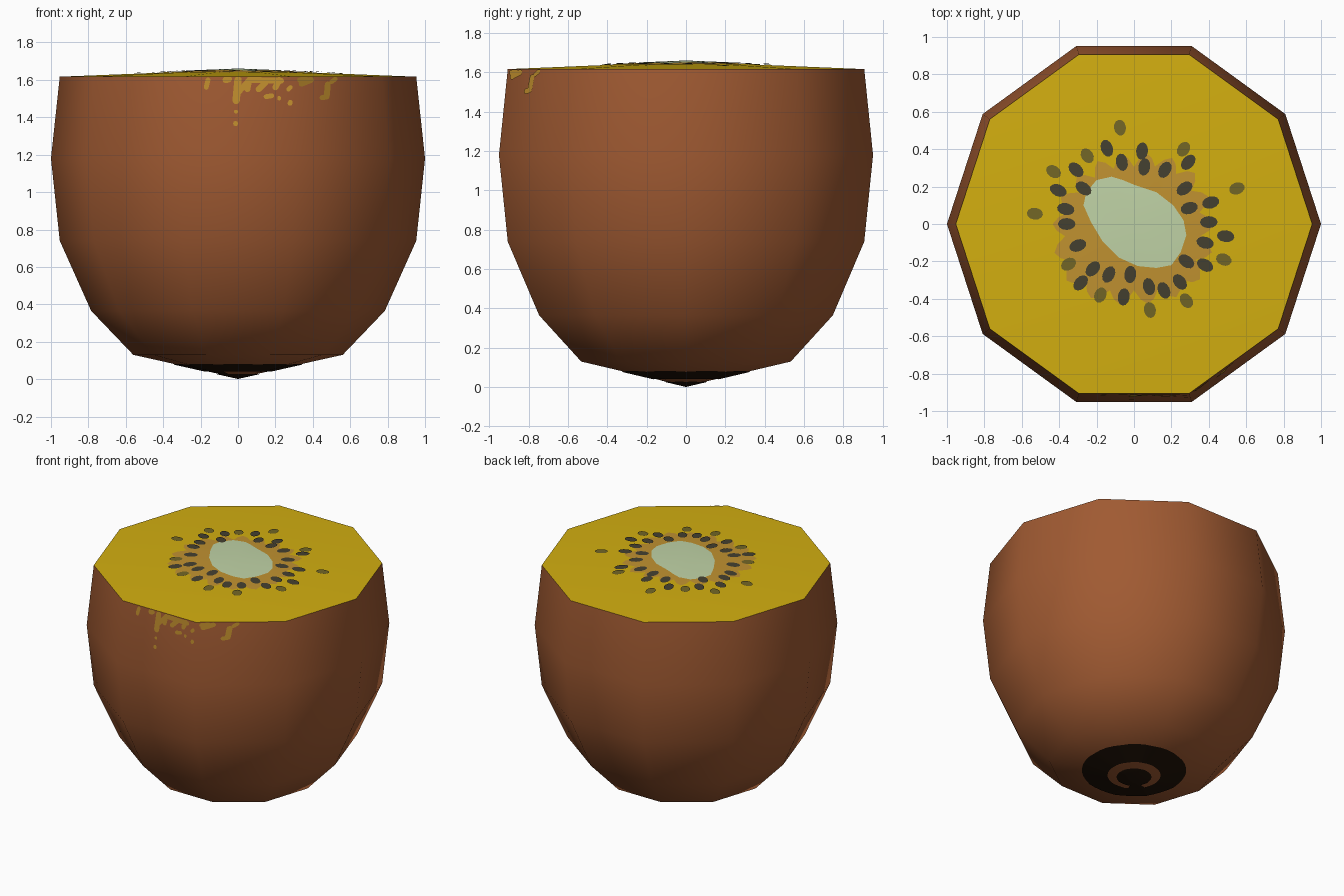
import bpy, bmesh, math
from math import sin, cos, pi, radians, hypot, atan2

if "Cube" in bpy.data.objects:
    bpy.data.objects.remove(bpy.data.objects["Cube"])

SIDES = 10
APO = cos(pi / SIDES)


def srgb(c):
    c /= 255
    return c / 12.92 if c <= 0.04045 else ((c + 0.055) / 1.055) ** 2.4


def material(name, r, g, b):
    m = bpy.data.materials.new(name)
    m.diffuse_color = (srgb(r), srgb(g), srgb(b), 1)
    m.use_nodes = True
    m.node_tree.nodes["Principled BSDF"].inputs["Base Color"].default_value = m.diffuse_color
    return m


SKIN = material("brown_skin", 160, 90, 50)
FLESH = material("yellow_flesh", 211, 175, 16)
HALO = material("orange_flesh", 193, 146, 48)
CORE = material("pale_core", 192, 211, 166)
SEED = material("dark_seed", 68, 64, 48)
SEED_DEEP = material("olive_seed", 114, 102, 38)
JUICE = material("juice_drip", 190, 140, 44)
STEM = material("dark_stem", 32, 18, 7)


def make(name, verts, faces, mats, smooth=True):
    me = bpy.data.meshes.new(name)
    me.from_pydata(verts, [], faces)
    for m in mats:
        me.materials.append(m)
    for p in me.polygons:
        p.use_smooth = smooth
    me.set_sharp_from_angle(angle=radians(50))
    ob = bpy.data.objects.new(name, me)
    bpy.context.collection.objects.link(ob)
    return ob


def deca_radius(x, y):
    """Corner radius of the decagon that passes through (x, y)."""
    return max(x * cos(a) + y * sin(a) for a in
               (2 * pi * (k + 0.5) / SIDES for k in range(SIDES))) / APO


# Fruit body: ten-sided lathe with a sharp cut rim
PROFILE = [(0.56, 0.13), (0.785, 0.365), (0.953, 0.74), (1.0, 1.18), (0.953, 1.617)]
TIP, TOP, RIM = 0.005, 1.655, 1.617
verts = [(r * cos(2 * pi * k / SIDES), r * sin(2 * pi * k / SIDES), z)
         for r, z in PROFILE for k in range(SIDES)]
verts += [(0, 0, TIP), (0, 0, TOP)]
tip, top, last = len(verts) - 2, len(verts) - 1, (len(PROFILE) - 1) * SIDES
faces = []
for k in range(SIDES):
    n = (k + 1) % SIDES
    faces.append((tip, n, k))
    faces.append((top, last + k, last + n))
    for i in range(0, last, SIDES):
        faces.append((i + k, i + n, i + SIDES + n, i + SIDES + k))
body = make("fruit_body", verts, faces, [SKIN, FLESH])
for p in body.data.polygons:
    p.material_index = 1 if p.normal.z > 0.9 else 0


# Surface followers for thin plates
def on_top(lift):
    return lambda x, y: (x, y, TOP - (TOP - RIM) * deca_radius(x, y) / 0.953 + lift)


def on_base(x, y):
    return (x, y, TIP + 0.125 * deca_radius(x, y) / 0.56 - 0.004)


def on_front(x, z):
    r = 1.0 - 0.047 * (z - 1.18) / 0.437 + 0.005
    if abs(x) < r * sin(pi / SIDES):
        return (x, -r * APO, z)
    return (x, -(r * APO - abs(x) * cos(radians(54))) / sin(radians(54)), z)


def plates(name, outlines, place, mat, flip=False):
    """Each outline is (centre, points), filled as a fan on the surface."""
    vs, fs = [], []
    for c, pts in outlines:
        b, n = len(vs), len(pts)
        vs.append(place(*c))
        vs += [place(*p) for p in pts]
        for i in range(n):
            f = (b, b + 1 + i, b + 1 + (i + 1) % n)
            fs.append(f[::-1] if flip else f)
    return make(name, vs, fs, [mat])


# Ragged orange halo around the core
base = [0.40, 0.40, 0.35, 0.37, 0.41, 0.45, 0.40, 0.44]
halo = []
for i in range(72):
    t = i / 72 * 8
    j = int(t)
    r = base[j] * (1 - t + j) + base[(j + 1) % 8] * (t - j)
    r += (0.025, 0.0, -0.045, 0.0)[i % 4]
    halo.append((r * cos(i * pi / 36), r * sin(i * pi / 36)))
plates("orange_halo", [((0, 0), halo)], on_top(0.003), HALO)

# Pale core
core = [(0.28, -0.06), (0.265, 0.02), (0.21, 0.1), (0.12, 0.17), (0, 0.21), (-0.06, 0.235),
        (-0.12, 0.253), (-0.2, 0.235), (-0.255, 0.17), (-0.27, 0.1), (-0.23, 0.01),
        (-0.17, -0.09), (-0.08, -0.18), (0.02, -0.225), (0.12, -0.235), (0.2, -0.22), (0.25, -0.15)]
plates("pale_core", [((0, 0), core)], on_top(0.006), CORE)


# Seeds, pointing outward from the core
def seed(x, y, a=0.047, b=0.032):
    t = atan2(y, x)
    pts = []
    for i in range(12):
        u, v = a * cos(i * pi / 6), b * sin(i * pi / 6)
        pts.append((x + u * cos(t) - v * sin(t), y + u * sin(t) + v * cos(t)))
    return (x, y), pts


dark = [(-.145, .405), (.043, .39), (-.065, .33), (-.31, .29), (.055, .305), (.165, .29),
        (.29, .33), (-.405, .18), (-.27, .19), (.27, .19), (.41, .115), (.295, .085),
        (-.365, .08), (-.36, 0), (.40, .01), (.49, -.065), (.38, -.10), (-.30, -.115),
        (.38, -.22), (.28, -.20), (-.22, -.24), (-.135, -.27), (-.285, -.315), (-.02, -.27),
        (.08, -.335), (.16, -.355), (-.055, -.39), (.245, -.31)]
olive = [(-.075, .515), (.265, .40), (-.25, .365), (-.43, .28), (.55, .19), (-.53, .055),
         (-.35, -.215), (-.18, -.38), (.085, -.46), (.48, -.19), (.28, -.41)]
plates("dark_seeds", [seed(*p) for p in dark], on_top(0.007), SEED)
plates("olive_seeds", [seed(*p, 0.043, 0.032) for p in olive], on_top(0.005), SEED_DEEP)


# Juice drips below the front rim: rounded strokes (x1, z1, x2, z2, half width)
def stroke(x1, z1, x2, z2, w):
    t = atan2(z2 - z1, x2 - x1)
    pts = []
    for cx, cz, start in ((x2, z2, t - pi / 2), (x1, z1, t + pi / 2)):
        for i in range(6):
            a = start + pi * i / 5
            pts.append((cx + w * cos(a), min(cz + w * sin(a), 1.616)))
    return ((x1 + x2) / 2, (z1 + z2) / 2), pts


drips = [(-.17, 1.56, -.16, 1.60, .013), (-.065, 1.60, -.05, 1.605, .018),
         (-.01, 1.49, .0, 1.60, .02), (-.012, 1.43, -.01, 1.43, .01),
         (-.013, 1.365, -.013, 1.368, .013), (.0, 1.53, .06, 1.60, .015),
         (.05, 1.55, .06, 1.60, .016), (.06, 1.60, .23, 1.595, .016),
         (.11, 1.55, .15, 1.59, .016), (.15, 1.51, .18, 1.515, .013),
         (.20, 1.56, .22, 1.60, .016), (.22, 1.50, .22, 1.505, .01),
         (.27, 1.55, .28, 1.56, .012), (.278, 1.475, .28, 1.48, .013),
         (.34, 1.58, .39, 1.60, .016), (.33, 1.60, .36, 1.61, .014),
         (.475, 1.52, .48, 1.575, .016), (.45, 1.505, .475, 1.51, .014),
         (.50, 1.59, .52, 1.605, .012)]
plates("juice_drips", [stroke(*d) for d in drips], on_front, JUICE)

# Dark stem scar under the fruit: ring, centre and a bridge between them
N = 40


def circle(r):
    return [(r * cos(2 * pi * i / N), r * sin(2 * pi * i / N)) for i in range(N)]


plates("stem_scar_centre", [((0, 0), circle(0.115))], on_base, STEM, flip=True)
vs = [on_base(*p) for r in (0.115, 0.175, 0.345) for p in circle(r)]
fs = []
for i in range(N):
    j = (i + 1) % N
    fs.append((N + i, N + j, 2 * N + j, 2 * N + i))
    if 23 <= i < 27:
        fs.append((i, j, N + j, N + i))
make("stem_scar_ring", vs, fs, [STEM])
